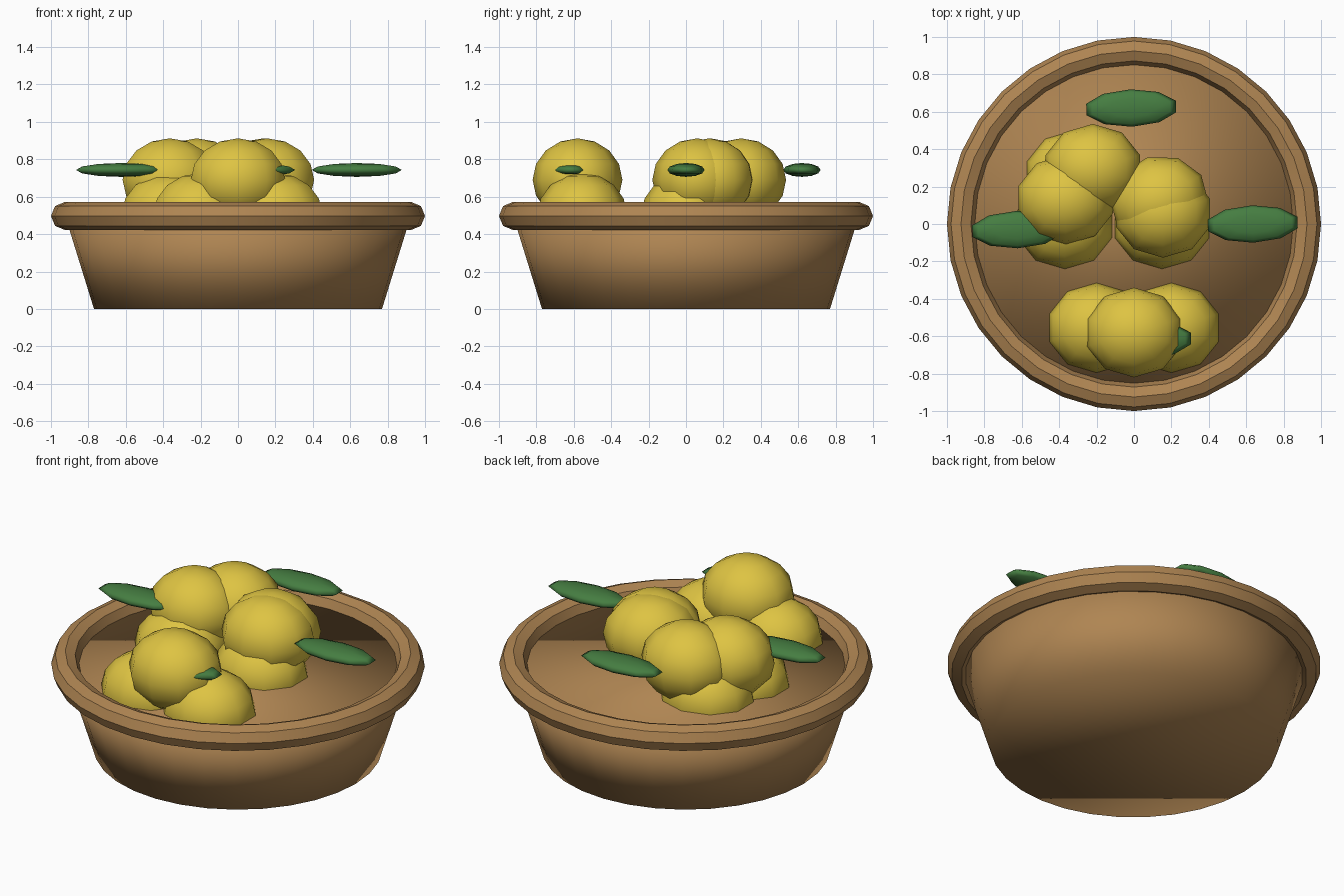
import bpy
import bmesh
import math
from mathutils import Matrix

if "Cube" in bpy.data.objects:
    bpy.data.objects.remove(bpy.data.objects["Cube"], do_unlink=True)


def material(name, rgb):
    mat = bpy.data.materials.new(name)
    mat.use_nodes = True
    mat.diffuse_color = (*rgb, 1)
    mat.node_tree.nodes["Principled BSDF"].inputs["Base Color"].default_value = (*rgb, 1)
    return mat


BROWN = material("clay brown", (0.43, 0.235, 0.085))
YELLOW = material("fruit yellow", (0.73, 0.55, 0.055))
GREEN = material("leaf green", (0.06, 0.205, 0.053))


def finish(bm, name, mat):
    """Turn the bmesh into a smooth shaded object with one colour."""
    for face in bm.faces:
        face.smooth = True
    mesh = bpy.data.meshes.new(name)
    bm.to_mesh(mesh)
    bm.free()
    mesh.materials.append(mat)
    obj = bpy.data.objects.new(name, mesh)
    bpy.context.collection.objects.link(obj)
    return obj


def ellipsoid(name, mat, centre, radii, turn=0, rings=8):
    bm = bmesh.new()
    bmesh.ops.create_uvsphere(bm, u_segments=10, v_segments=rings, radius=1)
    bm.transform(Matrix.Translation(centre)
                 @ Matrix.Rotation(math.radians(turn), 4, "Z")
                 @ Matrix.Diagonal((*radii, 1)))
    return finish(bm, name, mat)


# Solid tapered bowl
bm = bmesh.new()
bmesh.ops.create_cone(bm, cap_ends=True, segments=32, radius1=0.77, radius2=0.925,
                      depth=0.5, matrix=Matrix.Translation((0, 0, 0.25)))
finish(bm, "bowl", BROWN)

# Rounded rim
bpy.ops.mesh.primitive_torus_add(major_segments=32, minor_segments=8, major_radius=0.925,
                                 minor_radius=0.075, location=(0, 0, 0.497))
rim = bpy.context.object
rim.name = "rim"
rim.data.materials.append(BROWN)
bpy.ops.object.shade_smooth_by_angle(angle=math.radians(30))

# Fruit: a lower layer half sunk in the bowl, and an upper layer on it
FRUIT = (0.265, 0.24, 0.222)
layers = {
    "lower": (0.505, [(-0.2, -0.555, 0), (0.2, -0.555, 0), (-0.37, 0.0, 0),
                      (0.15, 0.0, 0), (-0.32, 0.26, 0)]),
    "upper": (0.69, [(0, -0.58, 0), (-0.22, 0.295, 0), (-0.365, 0.13, 0),
                     (0.155, 0.06, 0), (0.135, 0.125, 15)]),
}
for layer, (z, spots) in layers.items():
    for i, (x, y, turn) in enumerate(spots, 1):
        ellipsoid(f"{layer}_fruit_{i}", YELLOW, (x, y, z), FRUIT, turn)

# Flat pointed leaves
leaves = {"left": (0.635, 0.0), "right": (-0.625, -0.03),
          "back": (-0.015, 0.62), "front": (0.065, -0.62)}
for side, (x, y) in leaves.items():
    ellipsoid(f"{side}_leaf", GREEN, (x, y, 0.743), (0.252, 0.1, 0.037), 2, rings=6)
